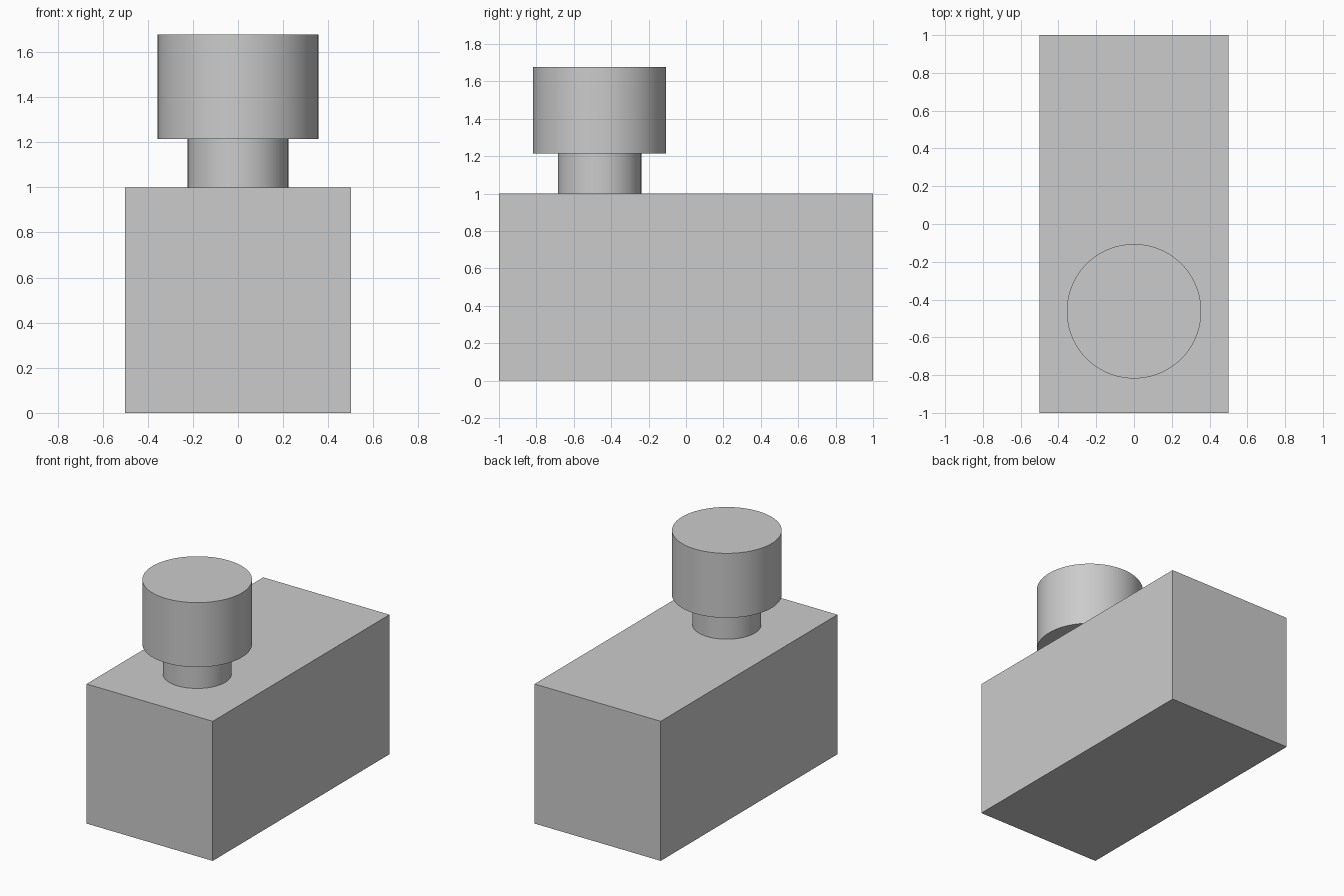
import bpy
import math

if "Cube" in bpy.data.objects:
    bpy.data.objects.remove(bpy.data.objects["Cube"], do_unlink=True)

# Single plain grey for every part
grey = bpy.data.materials.new("plain grey")
grey.use_nodes = True
colour = (0.6, 0.6, 0.6, 1)
grey.diffuse_color = colour
grey.node_tree.nodes["Principled BSDF"].inputs["Base Color"].default_value = colour

BODY_TOP = 1.0
NECK_TOP = 1.215
CAP_TOP = 1.677
KNOB_Y = -0.462


def finish(name):
    obj = bpy.context.object
    obj.name = obj.data.name = name
    obj.data.materials.append(grey)
    return obj


def upright_cylinder(name, radius, bottom, top):
    bpy.ops.mesh.primitive_cylinder_add(
        vertices=96, radius=radius, depth=top - bottom,
        location=(0, KNOB_Y, (bottom + top) / 2))
    finish(name)
    bpy.ops.object.shade_smooth_by_angle(angle=math.radians(30))


# Long rectangular body
bpy.ops.mesh.primitive_cube_add(size=1, location=(0, 0, BODY_TOP / 2))
body = finish("body")
body.scale = (1, 2, BODY_TOP)
bpy.ops.object.transform_apply(location=False, rotation=False, scale=True)

# Narrow neck and wide cap near the front
upright_cylinder("neck", 0.223, BODY_TOP, NECK_TOP)
upright_cylinder("cap", 0.356, NECK_TOP, CAP_TOP)
